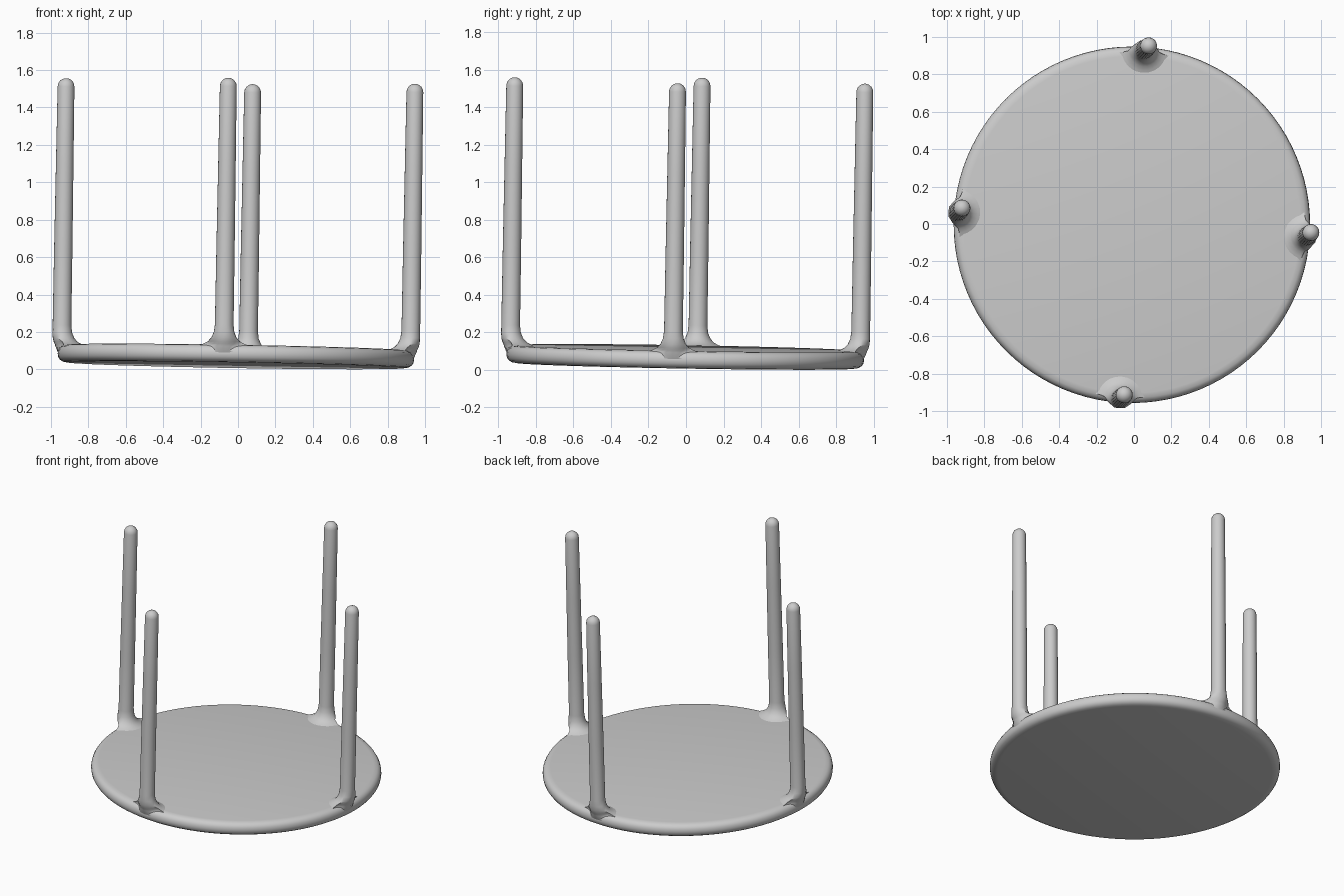
import bpy, bmesh, math
from mathutils import Vector, Matrix

cube = bpy.data.objects.get("Cube")
if cube:
    bpy.data.objects.remove(cube, do_unlink=True)

grey = bpy.data.materials.new("light grey")
grey.use_nodes = True
colour = (0.6, 0.6, 0.6, 1)
grey.diffuse_color = colour
grey.node_tree.nodes["Principled BSDF"].inputs["Base Color"].default_value = colour

# The whole piece leans slightly towards +x and +y
TILT = Vector((0, 0, 1)).rotation_difference(Vector((0.017, 0.017, 1))).to_matrix().to_4x4()
PLACE = Matrix.Translation((-0.012, -0.005, 0.022)) @ TILT


def loft(name, rings):
    """Skin a list of equal point rings and close both ends."""
    bm = bmesh.new()
    loops = [[bm.verts.new(p) for p in ring] for ring in rings]
    n = len(loops[0])
    for a, b in zip(loops, loops[1:]):
        for i in range(n):
            j = (i + 1) % n
            bm.faces.new((a[i], a[j], b[j], b[i]))
    bm.faces.new(loops[0][::-1])
    bm.faces.new(loops[-1])
    bmesh.ops.recalc_face_normals(bm, faces=bm.faces)
    mesh = bpy.data.meshes.new(name)
    bm.to_mesh(mesh)
    bm.free()
    mesh.materials.append(grey)
    obj = bpy.data.objects.new(name, mesh)
    bpy.context.collection.objects.link(obj)
    obj.matrix_world = PLACE
    bpy.ops.object.select_all(action='DESELECT')
    obj.select_set(True)
    bpy.context.view_layer.objects.active = obj
    bpy.ops.object.shade_smooth_by_angle(angle=math.radians(50))
    return obj


def circle(r, z, n):
    return [(r * math.cos(2 * math.pi * i / n), r * math.sin(2 * math.pi * i / n), z)
            for i in range(n)]


# Round seat with a soft rim
SEAT = [(0.90, 0), (0.925, 0.004), (0.941, 0.014), (0.950, 0.028), (0.953, 0.046),
        (0.950, 0.065), (0.941, 0.080), (0.925, 0.090), (0.90, 0.094)]
loft("seat", [circle(r, z, 96) for r, z in SEAT])

# Leg rings: height, radius, rim limit at the leg, rim limit beside the leg
LEG_R = 0.935
FOOT = [(0.02, 0.06, 0.935, 0.92), (0.055, 0.09, 0.955, 0.945),
        (0.085, 0.145, 0.968, 0.925), (0.098, 0.110, 0.972, 0.925),
        (0.110, 0.087, 0.978, 0.93), (0.130, 0.068, 0.983, 0.94),
        (0.160, 0.055, 0.985, 0.97), (0.20, 0.050, 2, 2),
        (0.60, 0.049, 2, 2), (1.05, 0.047, 2, 2)]
TIP_R, TIP_Z = 0.045, 1.475
TIP = [(TIP_Z + TIP_R * math.sin(a), TIP_R * math.cos(a), 2, 2)
       for a in (math.radians(d) for d in (0, 20, 40, 58, 73, 84))]


def leg(name, degrees):
    turn = Matrix.Rotation(math.radians(degrees), 4, 'Z')
    rings = []
    for z, r, near, beside in FOOT + TIP:
        ring = []
        for x, y, _ in circle(r, z, 24):
            k = max(0, 1 - (y / 0.08) ** 2)
            limit = beside + (near - beside) * k      # keep the flare inside the rim
            out = min(LEG_R + x, math.sqrt(limit ** 2 - y ** 2))
            ring.append(turn @ Vector((out, y, z)))
        rings.append(ring)
    loft(name, rings)


for i, side in enumerate(("left", "back", "right", "front")):
    leg(side + "_leg", 90 * i - 4)
